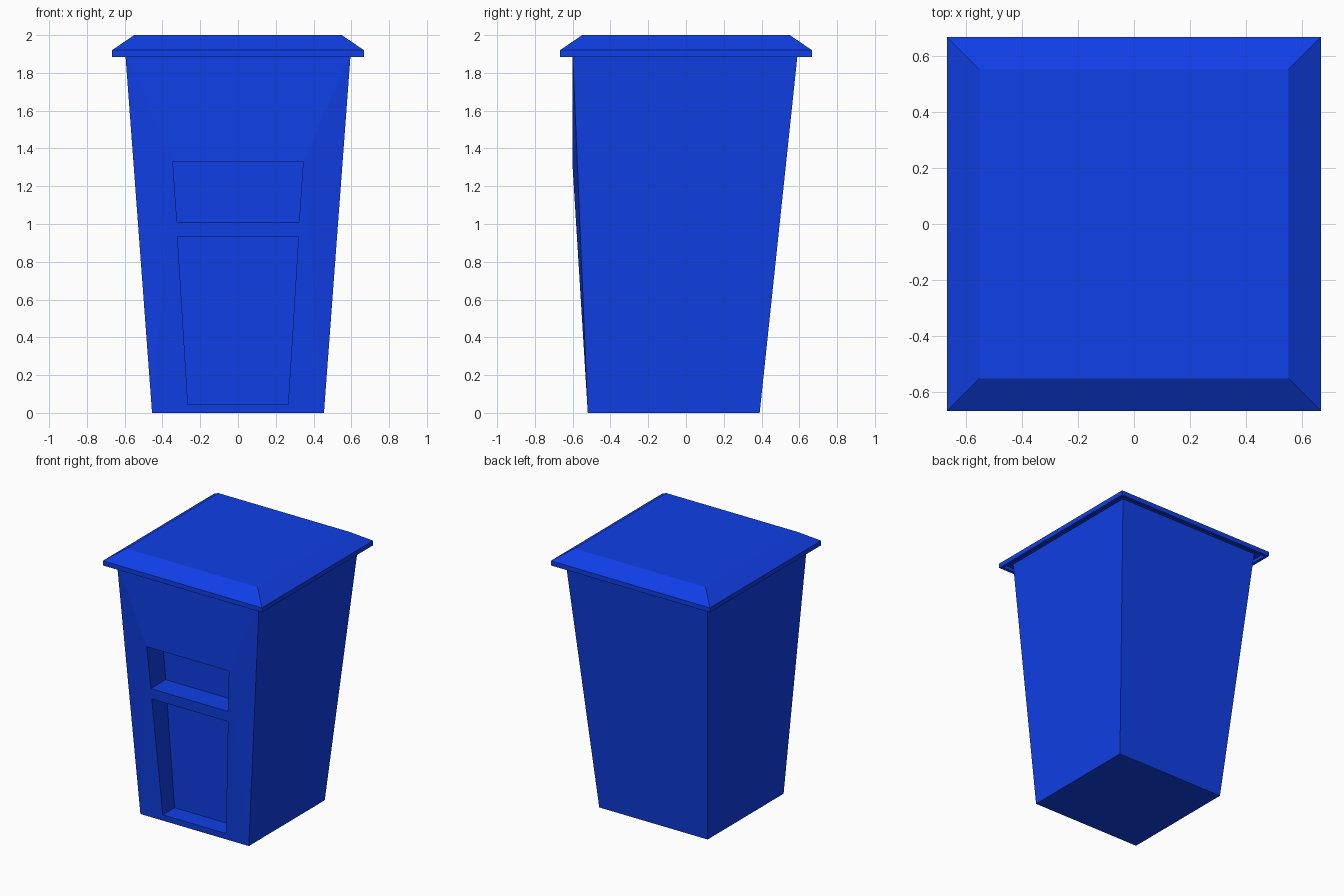
import bpy, bmesh

if "Cube" in bpy.data.objects:
    bpy.data.objects.remove(bpy.data.objects["Cube"])

blue = bpy.data.materials.new("blue_plastic")
blue.diffuse_color = (0.005, 0.05, 0.8, 1)
blue.use_nodes = True
blue.node_tree.nodes["Principled BSDF"].inputs["Base Color"].default_value = blue.diffuse_color


def finish(bm, name):
    bmesh.ops.recalc_face_normals(bm, faces=bm.faces)
    me = bpy.data.meshes.new(name)
    bm.to_mesh(me)
    bm.free()
    ob = bpy.data.objects.new(name, me)
    bpy.context.collection.objects.link(ob)
    me.materials.append(blue)
    return ob


def hull(name, points):
    """Convex solid from points, mirrored across x."""
    bm = bmesh.new()
    for x, y, z in points:
        for s in (-1, 1):
            bm.verts.new((s * x, y, z))
    bmesh.ops.convex_hull(bm, input=bm.verts)
    bmesh.ops.dissolve_limit(bm, angle_limit=0.002, verts=bm.verts, edges=bm.edges)
    return finish(bm, name)


# Tapered body, its front bulging slightly at the top of the recesses
body = hull("bin_body", [
    (0.455, -0.52, 0), (0.455, 0.39, 0),
    (0.597, -0.60, 1.91), (0.597, 0.592, 1.91),
    (0.345, -0.602, 1.33)])

# Two recessed front panels: half width and height at bottom and top
for name, (wb, zb), (wt, zt) in (
        ("lower_recess", (0.265, 0.045), (0.32, 0.93)),
        ("upper_recess", (0.323, 1.01), (0.345, 1.33))):
    back = lambda z: -0.38 - 0.025 * z
    cutter = hull(name, [(wb, -0.8, zb), (wt, -0.8, zt),
                         (wb, back(zb), zb), (wt, back(zt), zt)])
    cutter.hide_render = True
    mod = body.modifiers.new(name, 'BOOLEAN')
    mod.operation = 'DIFFERENCE'
    mod.solver = 'EXACT'
    mod.object = cutter
    bpy.context.view_layer.objects.active = body
    bpy.ops.object.modifier_apply(modifier=name)
    bpy.data.objects.remove(cutter)

# Lid: square rings from the underside, round the rim, to the bevelled top
bm = bmesh.new()
rings = []
for r, z in ((0.645, 1.91), (0.645, 1.885), (0.667, 1.885), (0.667, 1.92), (0.55, 2.0)):
    rings.append([bm.verts.new((sx * r, sy * r, z))
                  for sx, sy in ((-1, -1), (1, -1), (1, 1), (-1, 1))])
for a, b in zip(rings, rings[1:]):
    for i in range(4):
        j = (i + 1) % 4
        bm.faces.new((a[i], a[j], b[j], b[i]))
bm.faces.new(rings[0])
bm.faces.new(rings[-1])
finish(bm, "lid")
